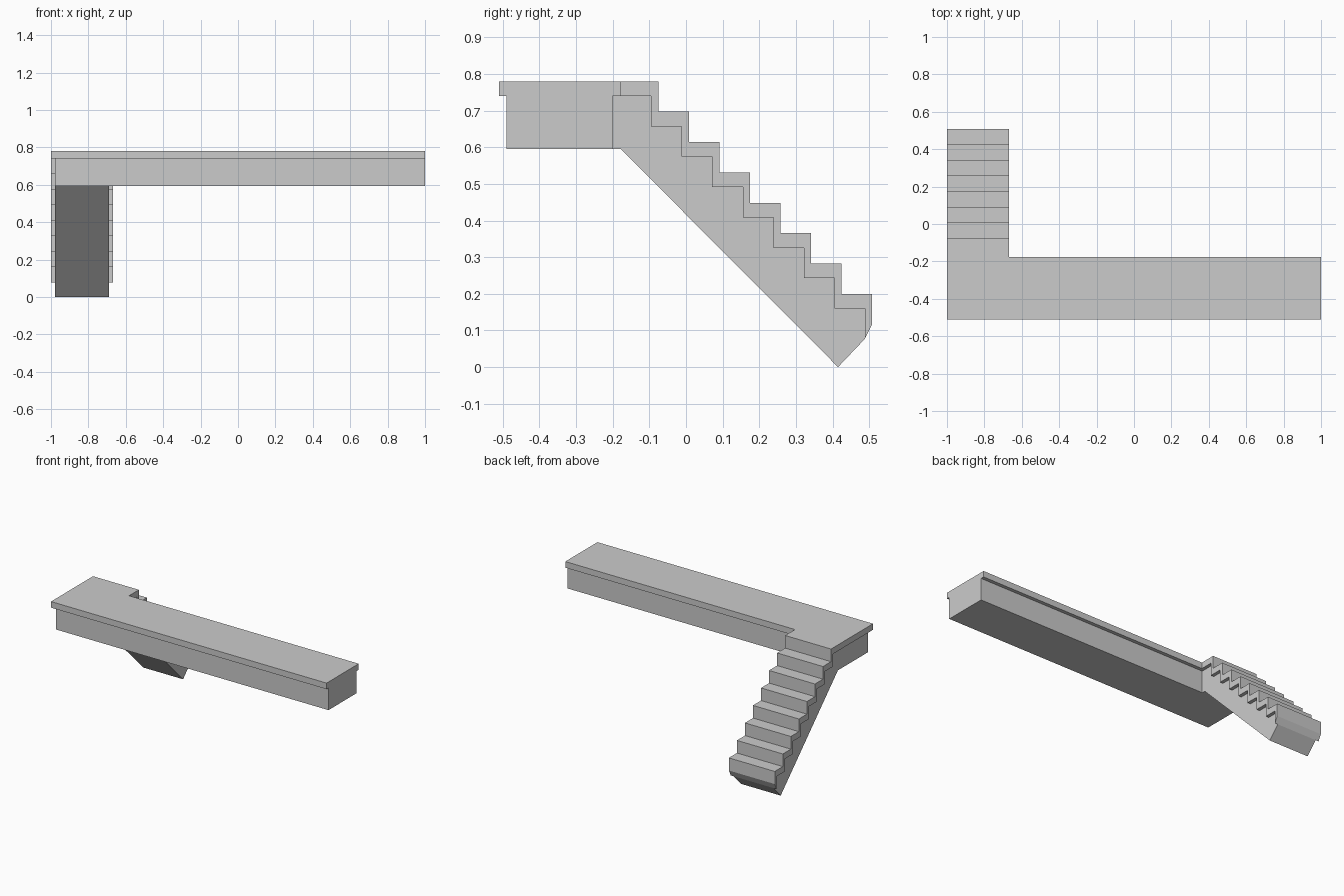
import bpy, bmesh
from mathutils import Vector

if "Cube" in bpy.data.objects:
    bpy.data.objects.remove(bpy.data.objects["Cube"])

RISE, RUN, STEPS = 0.0829, 0.0833, 8
TOP, UNDER = 0.78, 0.74          # walking surface and underside of the covering
BASE = 0.595                     # underside of the raised walkway


def extrude_profile(name, points, offset):
    """Make a solid prism from a flat outline."""
    bm = bmesh.new()
    face = bm.faces.new([bm.verts.new(p) for p in points])
    res = bmesh.ops.extrude_face_region(bm, geom=[face], use_keep_orig=True)
    moved = [g for g in res["geom"] if isinstance(g, bmesh.types.BMVert)]
    bmesh.ops.translate(bm, verts=moved, vec=Vector(offset))
    bmesh.ops.recalc_face_normals(bm, faces=bm.faces[:])
    mesh = bpy.data.meshes.new(name)
    bm.to_mesh(mesh)
    bm.free()
    obj = bpy.data.objects.new(name, mesh)
    bpy.context.collection.objects.link(obj)
    return obj


def stair_line(y, z, count):
    """Zigzag going down and outward; starts at the top nosing."""
    pts = []
    for i in range(count):
        pts.append((y + i * RUN, z - i * RISE))
        pts.append((y + i * RUN, z - (i + 1) * RISE))
    return pts


# L-shaped covering slab of the walkway and landing
outline = [(-1, -0.51), (1, -0.51), (1, -0.177), (-0.667, -0.177),
           (-0.667, -0.075), (-1, -0.075)]
extrude_profile("deck_slab", [(x, y, UNDER) for x, y in outline],
                (0, 0, TOP - UNDER))

# Walkway body, set back under the slab, flush at the right end
body = [(-0.49, BASE), (-0.2, BASE), (-0.2, UNDER), (-0.49, UNDER)]
extrude_profile("deck_body", [(-0.978, y, z) for y, z in body], (1.978, 0, 0))

# Stair body: zigzag top with a sloping underside
inner = stair_line(-0.095, UNDER, STEPS)
stair = [(-0.2, UNDER)] + inner + [(0.415, 0.0), (-0.178, BASE), (-0.2, BASE)]
extrude_profile("stair_body", [(-0.978, y, z) for y, z in stair], (0.289, 0, 0))

# Stair covering: treads and risers following the zigzag
outer = stair_line(-0.075, TOP, STEPS)
outer[0] = (-0.075, UNDER)
cover = outer + inner[::-1]
extrude_profile("stair_treads", [(-1, y, z) for y, z in cover], (0.333, 0, 0))
